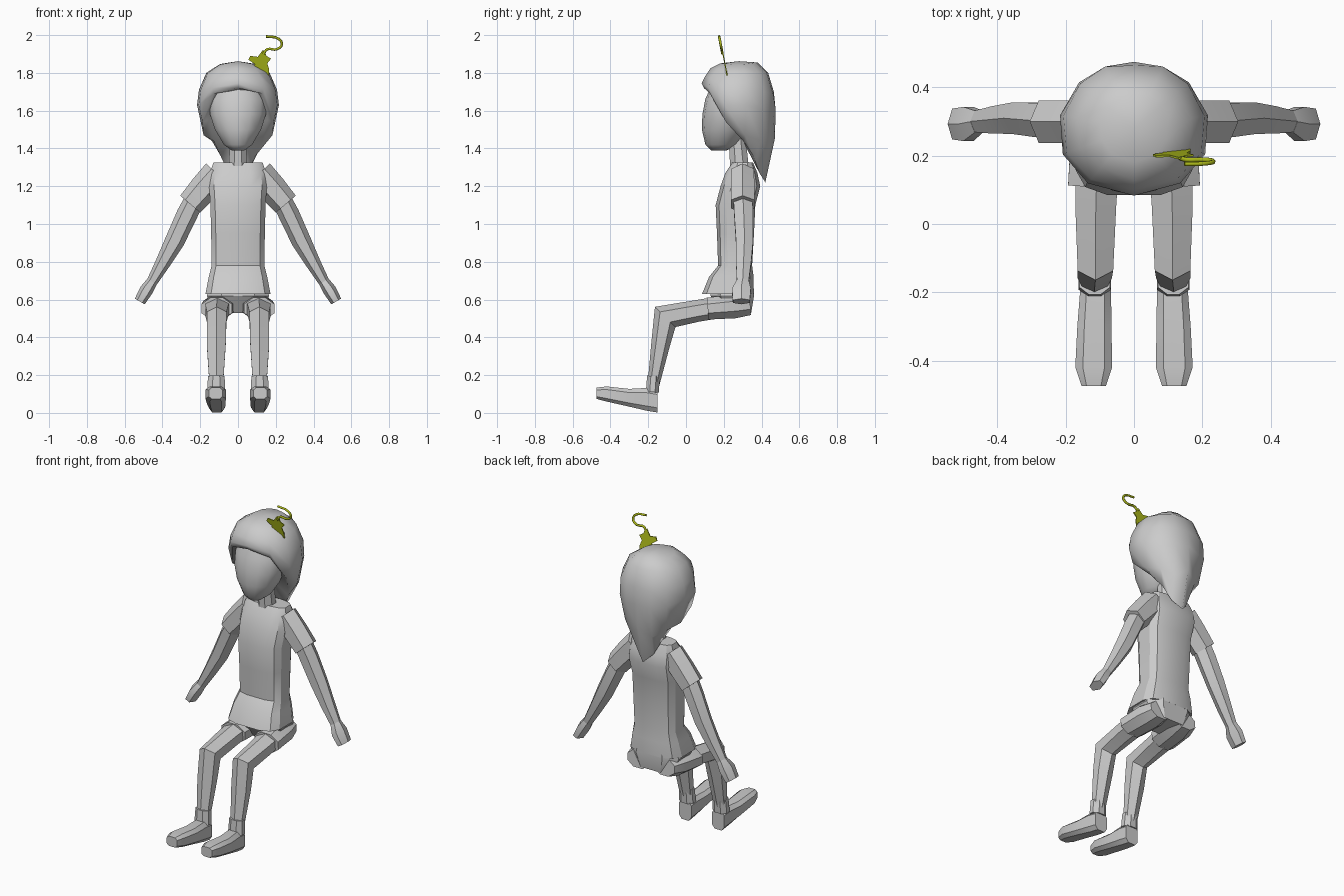
import bpy, bmesh
from math import sin, cos, pi, radians
from mathutils import Vector

if "Cube" in bpy.data.objects:
    bpy.data.objects.remove(bpy.data.objects["Cube"])


def finish(name, bm, angle=30, mirror=False, color=None):
    """Turn a bmesh into a named object with smooth-by-angle shading."""
    bmesh.ops.recalc_face_normals(bm, faces=bm.faces)
    me = bpy.data.meshes.new(name)
    bm.to_mesh(me)
    bm.free()
    ob = bpy.data.objects.new(name, me)
    bpy.context.collection.objects.link(ob)
    if mirror:
        ob.modifiers.new("mirror", 'MIRROR').use_mirror_merge = False
    if color:
        me.materials.append(color)
    bpy.ops.object.select_all(action='DESELECT')
    ob.select_set(True)
    bpy.context.view_layer.objects.active = ob
    bpy.ops.object.shade_smooth_by_angle(angle=radians(angle))
    return ob


def tube(name, rings, n=8, fixed=(1, 0, 0), up=None, sq=1.0, angle=30, mirror=False):
    """Loft rings (x, y, z, half width along fixed, half height across)."""
    bm = bmesh.new()
    fixed = Vector(fixed)
    ctr = [Vector(r[:3]) for r in rings]
    loops = []
    for i, r in enumerate(rings):
        a = (ctr[i] - ctr[i - 1]).normalized() if i else Vector()
        b = (ctr[i + 1] - ctr[i]).normalized() if i + 1 < len(ctr) else Vector()
        v = Vector(up) if up else (a + b).cross(fixed).normalized()
        k = cos(pi / n) ** sq
        loop = []
        for j in range(n):
            t = 2 * pi * (j + 0.5) / n
            c, s = [abs(f) ** sq / k * (1 if f > 0 else -1) for f in (cos(t), sin(t))]
            loop.append(bm.verts.new(ctr[i] + fixed * c * r[3] + v * s * r[4]))
        loops.append(loop)
    for p, q in zip(loops, loops[1:]):
        for j in range(n):
            bm.faces.new((p[j], p[j - 1], q[j - 1], q[j]))
    bm.faces.new(loops[0])
    bm.faces.new(loops[-1])
    return finish(name, bm, angle, mirror)


Y = (0, 1, 0)
Z = (0, 0, 1)

# Head and neck
tube("head", [(0, .175, 1.39, .035, .04), (0, .19, 1.42, .075, .085),
              (0, .205, 1.50, .122, .118), (0, .215, 1.58, .148, .125),
              (0, .225, 1.66, .15, .12), (0, .24, 1.74, .125, .10)],
     n=14, up=Y, angle=60)
tube("neck", [(0, .285, 1.28, .05, .05), (0, .27, 1.46, .042, .045)], up=Y)

# Shirt with flared hem, pelvis below it
tube("shirt", [(0, .30, 1.325, .13, .055), (0, .293, 1.27, .15, .085),
               (0, .288, 1.20, .153, .105), (0, .262, 1.10, .146, .105),
               (0, .262, .95, .142, .098), (0, .26, .78, .14, .09),
               (0, .24, .72, .155, .118), (0, .222, .63, .172, .137)],
     n=12, up=Y, sq=.6)
tube("pelvis", [(0, .24, .70, .14, .11), (0, .245, .62, .165, .115),
                (0, .265, .53, .12, .08)], n=8, up=Y, sq=.7)

# Arms: sleeve, arm, hand
tube("sleeve", [(.11, .30, 1.265, .06, .07), (.18, .30, 1.19, .062, .066),
                (.253, .30, 1.105, .062, .06)], fixed=Y, n=6, mirror=True)
tube("arm", [(.22, .30, 1.15, .05, .045), (.27, .305, 1.05, .05, .048),
             (.335, .31, .91, .046, .045), (.40, .305, .79, .04, .034),
             (.463, .30, .68, .03, .024)], fixed=Y, n=6, mirror=True)
tube("hand", [(.455, .30, .695, .032, .025), (.485, .293, .65, .05, .031),
              (.52, .293, .59, .045, .026)], fixed=Y, n=6, mirror=True)

# Legs: shorts leg, bent leg, sock
tube("shorts_leg", [(.09, .34, .57, .07, .052), (.10, .26, .565, .085, .064),
                    (.113, .115, .552, .08, .058)], n=8, mirror=True)
tube("leg", [(.108, .18, .56, .064, .05), (.112, .06, .54, .06, .05),
             (.113, -.11, .508, .052, .066), (.115, -.135, .36, .05, .043),
             (.115, -.172, .15, .036, .027)], n=6, mirror=True)
tube("sock", [(.115, -.172, .195, .044, .034), (.115, -.178, .11, .048, .034)],
     n=8, mirror=True)

# Shoes, toes tipped up
tube("shoe", [(.112, -.152, .062, .042, .06), (.113, -.21, .072, .046, .06),
              (.116, -.30, .080, .05, .047), (.118, -.42, .100, .054, .04),
              (.118, -.474, .104, .036, .03)], n=8, up=Z, sq=.6, mirror=True)

# Hair: columns from the crown, (radius, z) per angle measured from the front
columns = {
    0: [(.10, 1.85), (.15, 1.825), (.18, 1.78), (.197, 1.745), (.185, 1.72), (.15, 1.71)],
    40: [(.10, 1.85), (.15, 1.82), (.195, 1.77), (.21, 1.72), (.20, 1.69), (.165, 1.70)],
    70: [(.10, 1.845), (.17, 1.80), (.21, 1.71), (.222, 1.63), (.20, 1.54), (.165, 1.55)],
    100: [(.10, 1.845), (.17, 1.80), (.21, 1.71), (.22, 1.63), (.185, 1.47), (.13, 1.44)],
    130: [(.10, 1.85), (.165, 1.80), (.205, 1.70), (.21, 1.60), (.18, 1.44), (.12, 1.36)],
    155: [(.10, 1.855), (.16, 1.805), (.20, 1.69), (.20, 1.58), (.175, 1.40), (.12, 1.27)],
    180: [(.10, 1.855), (.155, 1.80), (.185, 1.70), (.195, 1.60), (.19, 1.45), (.14, 1.22)],
}
bm = bmesh.new()
crown, core = bm.verts.new((0, .28, 1.862)), bm.verts.new((0, .27, 1.5))
angles = list(columns) + [-a for a in list(columns)[-2:0:-1]]
cols = []
for a in angles:
    t = radians(a)
    cols.append([bm.verts.new((r * sin(t), .28 - r * cos(t), z)) for r, z in columns[abs(a)]])
for i, c in enumerate(cols):
    p = cols[i - 1]
    bm.faces.new((crown, p[0], c[0]))
    bm.faces.new((core, c[-1], p[-1]))
    for k in range(5):
        bm.faces.new((p[k], p[k + 1], c[k + 1], c[k]))
finish("hair", bm, angle=70)

# Leaf ornament: flat jagged leaf and hooked stalk, leaning forward
green = bpy.data.materials.new("leaf_green")
green.diffuse_color = (.40, .47, .01, 1)
green.use_nodes = True
green.node_tree.nodes["Principled BSDF"].inputs["Base Color"].default_value = green.diffuse_color


def lean(z):
    return .215 - (z - 1.785) * .19


outline = [(.165, 1.785), (.13, 1.81), (.065, 1.825), (.09, 1.845), (.055, 1.87), (.065, 1.89),
           (.105, 1.885), (.13, 1.92), (.142, 1.915), (.15, 1.89), (.175, 1.875), (.155, 1.85),
           (.165, 1.82)]
bm = bmesh.new()
face = bm.faces.new([bm.verts.new((x, lean(z), z)) for x, z in outline])
out = bmesh.ops.extrude_face_region(bm, geom=[face])
bmesh.ops.translate(bm, vec=(0, .006, 0),
                    verts=[g for g in out['geom'] if isinstance(g, bmesh.types.BMVert)])
finish("leaf", bm, color=green)

curve = bpy.data.curves.new("leaf_stalk", 'CURVE')
curve.dimensions = '3D'
curve.bevel_depth = .007
curve.bevel_resolution = 1
curve.use_fill_caps = True
curve.resolution_u = 4
path = [(.135, 1.90), (.155, 1.925), (.205, 1.925), (.232, 1.95), (.215, 1.98), (.148, 1.993)]
sp = curve.splines.new('BEZIER')
sp.bezier_points.add(len(path) - 1)
for bp, (x, z) in zip(sp.bezier_points, path):
    bp.co = (x, lean(z), z)
    bp.handle_left_type = bp.handle_right_type = 'AUTO'
curve.materials.append(green)
bpy.context.collection.objects.link(bpy.data.objects.new("leaf_stalk", curve))
